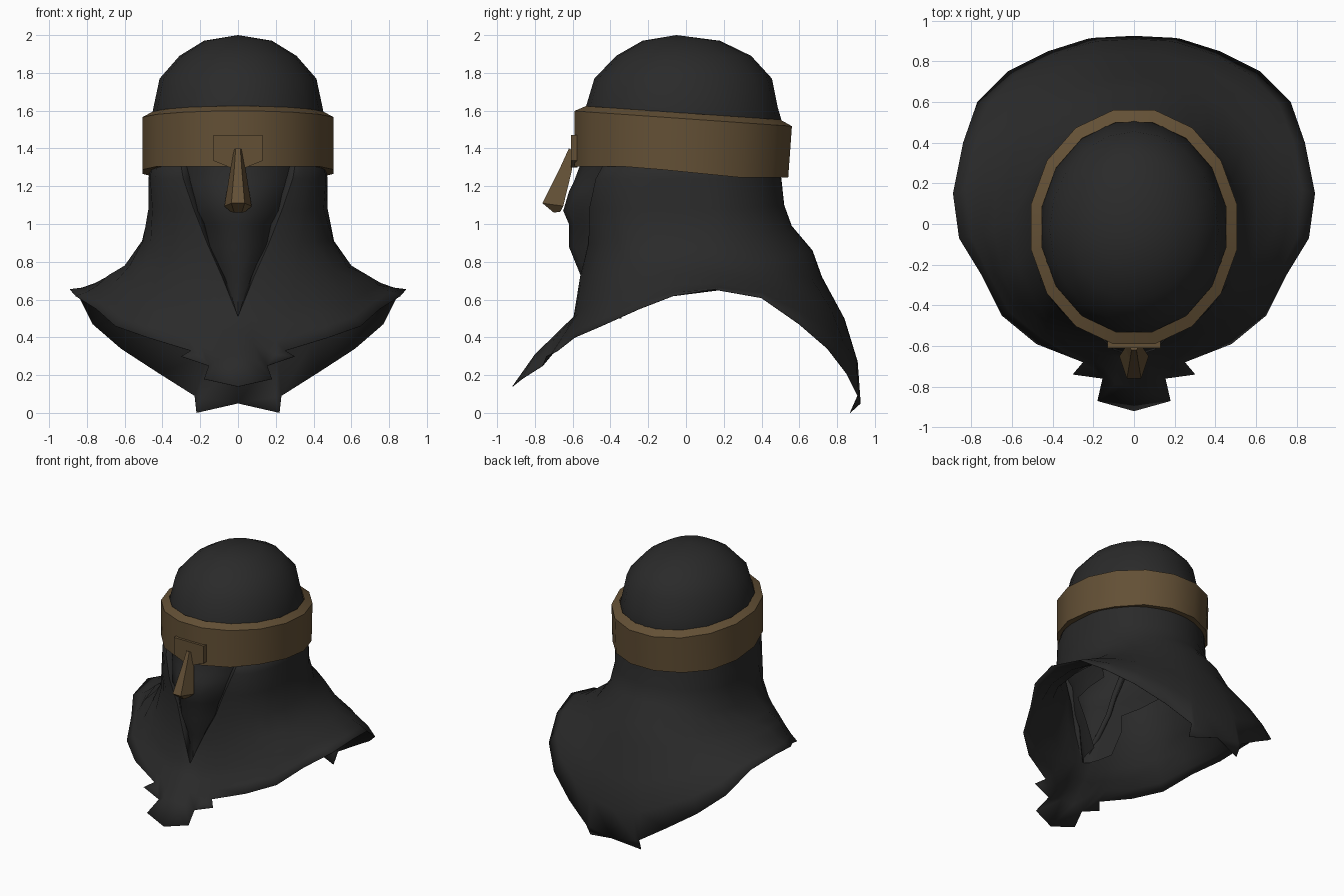
import bpy, bmesh, math

if "Cube" in bpy.data.objects:
    bpy.data.objects.remove(bpy.data.objects["Cube"])

def material(name, rgb):
    m = bpy.data.materials.new(name)
    m.diffuse_color = (*rgb, 1)
    m.use_nodes = True
    m.node_tree.nodes["Principled BSDF"].inputs["Base Color"].default_value = m.diffuse_color
    return m

CLOTH = material("charcoal cloth", (0.023, 0.023, 0.023))
BRONZE = material("dull bronze", (0.125, 0.08, 0.036))

def build(name, verts, faces, mat, angle=None):
    me = bpy.data.meshes.new(name)
    me.from_pydata(verts, [], faces)
    bm = bmesh.new()
    bm.from_mesh(me)
    bmesh.ops.remove_doubles(bm, verts=bm.verts, dist=0.0005)
    bmesh.ops.recalc_face_normals(bm, faces=bm.faces)
    # open cloth: make sure the rearmost faces look backwards
    rear = max(bm.faces, key=lambda f: f.calc_center_median().y)
    if rear.normal.y < 0:
        bmesh.ops.reverse_faces(bm, faces=bm.faces)
    bm.to_mesh(me)
    bm.free()
    me.materials.append(mat)
    ob = bpy.data.objects.new(name, me)
    bpy.context.collection.objects.link(ob)
    if angle:
        bpy.context.view_layer.objects.active = ob
        ob.select_set(True)
        bpy.ops.object.shade_smooth_by_angle(angle=math.radians(angle))
        ob.select_set(False)
    return ob

def grid(rows, closed=False):
    """Quads joining neighbouring rows of points."""
    n = len(rows[0])
    verts = [p for r in rows for p in r]
    faces = []
    for i in range(len(rows) - 1):
        for k in range(n if closed else n - 1):
            j = (k + 1) % n
            faces.append((i*n + k, i*n + j, (i+1)*n + j, (i+1)*n + k))
    return verts, faces

def oval(a, w, yf, yb, c, power=1.0):
    """Point on an uneven oval; angle 0 faces the front."""
    co = math.cos(a)
    if co > 0:
        return w * math.sin(a), c + (yf - c) * co ** power
    return w * math.sin(a), c + (yb - c) * -co

# Head: covered skull dome with a masked face below, (z, half width, front, back)
HEAD = [(0.50, .10, -.56, .30), (0.72, .21, -.555, .35), (0.88, .25, -.62, .40),
        (1.00, .28, -.62, .44), (1.07, .33, -.65, .44), (1.17, .36, -.62, .44),
        (1.22, .39, -.595, .45), (1.34, .42, -.55, .46), (1.50, .47, -.56, .52),
        (1.62, .447, -.53, .485),
        (1.77, .415, -.485, .455), (1.89, .31, -.37, .345), (1.97, .18, -.23, .18)]
N = 20
rows = []
for z, w, yf, yb in HEAD:
    rows.append([(*oval(2 * math.pi * k / N, w, yf, yb, -.03), z) for k in range(N)])
verts, faces = grid(rows, True)
verts.append((0, -.05, 2.0))
top = (len(HEAD) - 1) * N
faces += [(top + k, top + (k + 1) % N, len(verts) - 1) for k in range(N)]

def kept(f):
    """Below the band only the face side exists."""
    z, y = max(verts[i][2] for i in f), sum(verts[i][1] for i in f) / len(f)
    return z > 1.3 or y < (-.03 if z > .9 else -.3)

build("head", verts, [f for f in faces if kept(f)], CLOTH, 50)

# Hood cape: rings (front z, side z, back z, front y, half width, back y, opening half width, flatness)
RINGS = [(1.36, 1.36, 1.36, -.53, .455, .48, .31, .7),
         (1.24, 1.24, 1.24, -.56, .475, .505, .29, .6),
         (1.08, 1.08, 1.10, -.56, .475, .52, .235, .55),
         (0.90, 0.91, 0.99, -.535, .51, .56, .165, .6),
         (0.72, 0.78, 0.86, -.565, .60, .67, .085, .7),
         (0.51, 0.73, 0.72, -.595, .69, .72, 0, .75)]
# Ragged hem, right half from front to back
HEM = [(0, -.92, .14), (.18, -.87, .18), (.155, -.76, .25), (.30, -.74, .30),
       (.25, -.68, .33), (.48, -.59, .40), (.65, -.45, .46), (.75, -.25, .55),
       (.86, -.07, .62), (.89, .15, .655), (.84, .40, .61), (.77, .60, .47),
       (.62, .75, .34), (.42, .85, .21), (.23, .91, .09), (.22, .87, 0), (0, .925, .05)]
COLS = [0, .1, .19, .31, .42, .64, .9, 1.2, 1.48, 1.75, 2.02, 2.25, 2.45, 2.7, 2.9, 3.02, math.pi]
half = []
for zf, zs, zb, yf, w, yb, edge, power in RINGS:
    a0 = math.asin(edge / w)
    row = []
    for a in COLS:
        b = a0 + (math.pi - a0) * a / math.pi
        t = math.cos(b)
        x, y = oval(b, w, yf, yb, .07, power)
        x = 0 if a == math.pi else x
        z = zs + ((zf if t > 0 else zb) - zs) * t * t
        row.append((x, y, z))
    # folded lip running inwards along the face opening
    ex, ey, ez = row[0]
    lip = (ex * .75, ey + .06, ez) if edge else row[0]
    half.append([lip] + row)
# mantle spreading from the shoulders to the hem, fuller at the back
shoulder = half[-1][1:]
target = ([(0, -.80, .31), (.09, -.785, .29), (.155, -.76, .25), (.20, -.715, .31)]
          + HEM[4:15] + [(.2, .915, .085)] + HEM[16:])
for t in (.33, .67, 1):
    row = []
    for a, p, q in zip(COLS, shoulder, target):
        x, y, z = (u + (v - u) * t for u, v in zip(p, q))
        bulge = math.sin(math.pi * t) if t < 1 else 0
        back = max(0, -math.cos(a))
        side = math.sin(a) ** 2
        row.append((x * (1 + .05 * bulge * back), y + .06 * bulge * back,
                    z - .02 * bulge * side))
    half.append([row[0]] + row)
# ragged points of the hem
half.append([HEM[0]] + HEM)
verts, faces = grid(half)
n = len(verts)
verts = verts + [(-x, y, z) for x, y, z in verts]
faces = faces + [tuple(n + i for i in reversed(f)) for f in faces]
cape = build("hood_cape", verts, faces, CLOTH, 50)

# Cloth thickness, thinning to nothing at the hem
body = cape.vertex_groups.new(name="thick")
for v in cape.data.vertices:
    x, y, z = v.co
    gap = min((abs(x) - p[0])**2 + (y - p[1])**2 + (z - p[2])**2 for p in HEM + target) ** .5
    body.add([v.index], max(.08, min(1, gap / .15)), 'REPLACE')
solid = cape.modifiers.new("lining", 'SOLIDIFY')
solid.thickness = .035
solid.offset = -1
solid.vertex_group = "thick"

# Headband: tilted sixteen-sided ring
S = 16
profile = []
for inner, top in ((0, 0), (0, 1), (1, 1), (1, 0)):
    ring = []
    for k in range(S):
        a = 2 * math.pi * (k + .5) / S
        w, yf, yb = (.46, -.54, .51) if inner else (.515, -.602, .572)
        if not top:
            yb -= .02
        x, y = oval(a, w, yf, yb, -.015)
        if top:
            z = 1.557 - .07 * y + (.03 if inner else 0)
        else:
            z = 1.275 - .03 * max(-1, min(1, y / .3))
        ring.append((x, y, z))
    profile.append(ring)
profile.append(profile[0])
build("headband", *grid(profile, True), BRONZE, 30)

def loft(name, sections, mat):
    """Closed solid through equal-sided sections."""
    v, f = grid(sections, True)
    m, last = len(sections[0]), len(v)
    f += [tuple(range(m)), tuple(range(last - m, last))]
    build(name, v, f, mat)

# Plate fixing the nose guard to the headband, narrowing below into the guard
loft("nose_plate", [[(-.13, y, 1.47), (.13, y, 1.47), (.13, y, 1.335), (.045, y, 1.30),
                     (-.045, y, 1.30), (-.13, y, 1.335)] for y in (-.61, -.575)], BRONZE)

# Nose guard: ridge widening to a blunt tip, (front y, z, back y, back z, front width, back width)
guard = []
for yf, zf, yb, zb, wf, wb in ((-.62, 1.40, -.60, 1.39, .012, .025),
                               (-.67, 1.29, -.605, 1.28, .02, .042),
                               (-.76, 1.11, -.65, 1.095, .035, .072),
                               (-.70, 1.06, -.665, 1.065, .02, .04)):
    guard.append([(-wb, yb, zb), (-wf, yf, zf), (wf, yf, zf), (wb, yb, zb)])
loft("nose_guard", guard, BRONZE)
